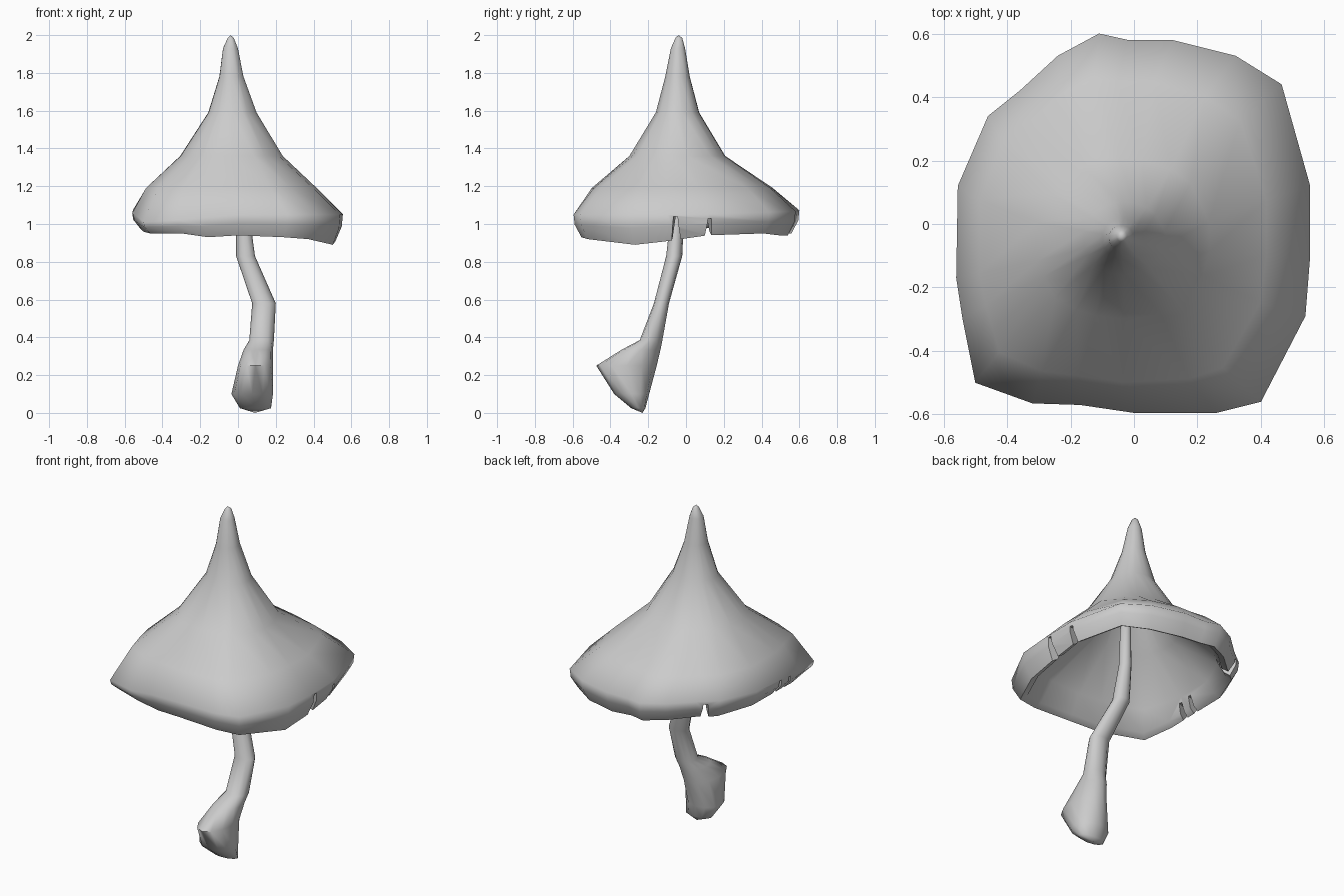
import bpy, bmesh, math
from mathutils import Vector

if "Cube" in bpy.data.objects:
    bpy.data.objects.remove(bpy.data.objects["Cube"])


def loft(name, rings, start=None, end=None):
    """Skin a list of equal-sized rings, closing the ends with tip points."""
    bm = bmesh.new()
    vr = [[bm.verts.new(p) for p in r] for r in rings]
    n = len(vr[0])
    for a, b in zip(vr, vr[1:]):
        for i in range(n):
            j = (i + 1) % n
            bm.faces.new((a[i], a[j], b[j], b[i]))
    for ring, tip in ((vr[0], start), (vr[-1], end)):
        t = bm.verts.new(tip)
        for i in range(n):
            bm.faces.new((ring[i], ring[(i + 1) % n], t))
    bmesh.ops.recalc_face_normals(bm, faces=bm.faces)
    me = bpy.data.meshes.new(name)
    bm.to_mesh(me)
    bm.free()
    ob = bpy.data.objects.new(name, me)
    bpy.context.collection.objects.link(ob)
    return ob


def activate(ob):
    bpy.ops.object.select_all(action='DESELECT')
    ob.select_set(True)
    bpy.context.view_layer.objects.active = ob


# Cap outline seen from above, and height of the ragged rim below each point
outline = [(.555, .12), (.465, .44), (.32, .53), (.12, .58), (-.02, .58),
           (-.11, .6), (-.24, .53), (-.36, .42), (-.46, .34), (-.555, .12),
           (-.56, -.17), (-.54, -.3), (-.5, -.5), (-.32, -.565), (-.17, -.57),
           (0, -.595), (.26, -.595), (.4, -.56), (.54, -.29), (.555, -.1)]
rim_z = [.94, .95, .94, .94, .95, .95, .96, .97, .97, .98,
         .98, .96, .95, .95, .93, .94, .93, .92, .89, .91]


def cap_ring(x0, x1, y0, y1, z, square):
    """Ring between the round neck and the squarish rim shape."""
    pts = []
    for px, py in outline:
        u, v = px / .557, py / .597
        k = square + (1 - square) / math.hypot(u, v)
        pts.append(((x0 + x1) / 2 + u * k * (x1 - x0) / 2,
                    (y0 + y1) / 2 + v * k * (y1 - y0) / 2, z))
    return pts


def rim_ring(scale, lift):
    return [(x * scale, y * scale, z + lift) for (x, y), z in zip(outline, rim_z)]


# Cap: pointed outer surface, rolled rim, hollow underside
widest = [(x, y, 1.05 - .04 * max(0, -x) * max(0, -y) / .25
           + .03 * max(0, y) + .04 * (max(0, -x) if y > -.4 else 0))
          for x, y in outline]
middle = [(x * .99, y * .99, z * .55 + zr * .45)
          for (x, y, z), zr in zip(widest, rim_z)]
rings = [cap_ring(-.055, -.022, -.056, -.02, 1.985, 0),
         cap_ring(-.08, 0, -.08, -.005, 1.93, 0),
         cap_ring(-.10, .03, -.11, .02, 1.78, 0),
         cap_ring(-.16, .10, -.16, .07, 1.59, 0),
         cap_ring(-.31, .24, -.30, .21, 1.36, .3),
         cap_ring(-.49, .42, -.50, .46, 1.19, .75),
         widest, middle, rim_ring(.93, 0), rim_ring(.87, .02),
         cap_ring(-.46, .43, -.48, .45, 1.08, .75),
         cap_ring(-.28, .22, -.28, .2, 1.28, .3),
         cap_ring(-.13, .07, -.13, .04, 1.5, 0)]
cap = loft("mushroom_cap", rings, (-.04, -.04, 2), (-.03, -.04, 1.6))

# Torn notches in the rim: position, half width, height reached
for x, y, w, top in [(.55, -.055, .035, 1.04), (.55, .125, .03, 1.03),
                     (-.55, -.1, .03, 1.06), (-.55, -.19, .03, 1.05),
                     (-.4, .385, .04, 1.06)]:
    d = Vector((x, y, 0)).normalized()
    s = Vector((-d.y, d.x, 0))
    c = Vector((x, y, 0))
    tri = [[c + d * o + s * a + Vector((0, 0, z)) for a, z in
            ((-w, .8), (w, .8), (w * .3, top), (-w * .3, top))] for o in (-.16, .15)]
    cutter = loft("notch_cutter", tri, c - d * .16 + Vector((0, 0, .9)),
                  c + d * .15 + Vector((0, 0, .9)))
    cutter.hide_render = True
    mod = cap.modifiers.new("notch", 'BOOLEAN')
    mod.operation, mod.object, mod.solver = 'DIFFERENCE', cutter, 'EXACT'
    activate(cap)
    bpy.ops.object.modifier_apply(modifier=mod.name)
    bpy.data.objects.remove(cutter)

# Stem: bent tube widening into a bulb that swells to the front
stem_rows = [(0, .05, -.07, -.01, 1.4), (-.01, .06, -.08, -.01, 1.05),
             (-.01, .09, -.105, -.02, .83), (.075, .2, -.17, -.09, .58),
             (.06, .19, -.245, -.125, .385), (.03, .185, -.34, -.135, .335),
             (0, .185, -.475, -.155, .25), (-.035, .185, -.38, -.195, .1),
             (.01, .175, -.29, -.215, .025)]
stem_rings = [[((x0 + x1) / 2 + math.cos(math.tau * i / 12) * (x1 - x0) / 2,
                (y0 + y1) / 2 + math.sin(math.tau * i / 12) * (y1 - y0) / 2, z)
               for i in range(12)] for x0, x1, y0, y1, z in stem_rows]
stem = loft("mushroom_stem", stem_rings, (.02, -.04, 1.42), (.09, -.23, 0))

for ob, angle in ((cap, 60), (stem, 80)):
    activate(ob)
    bpy.ops.object.shade_smooth_by_angle(angle=math.radians(angle))
